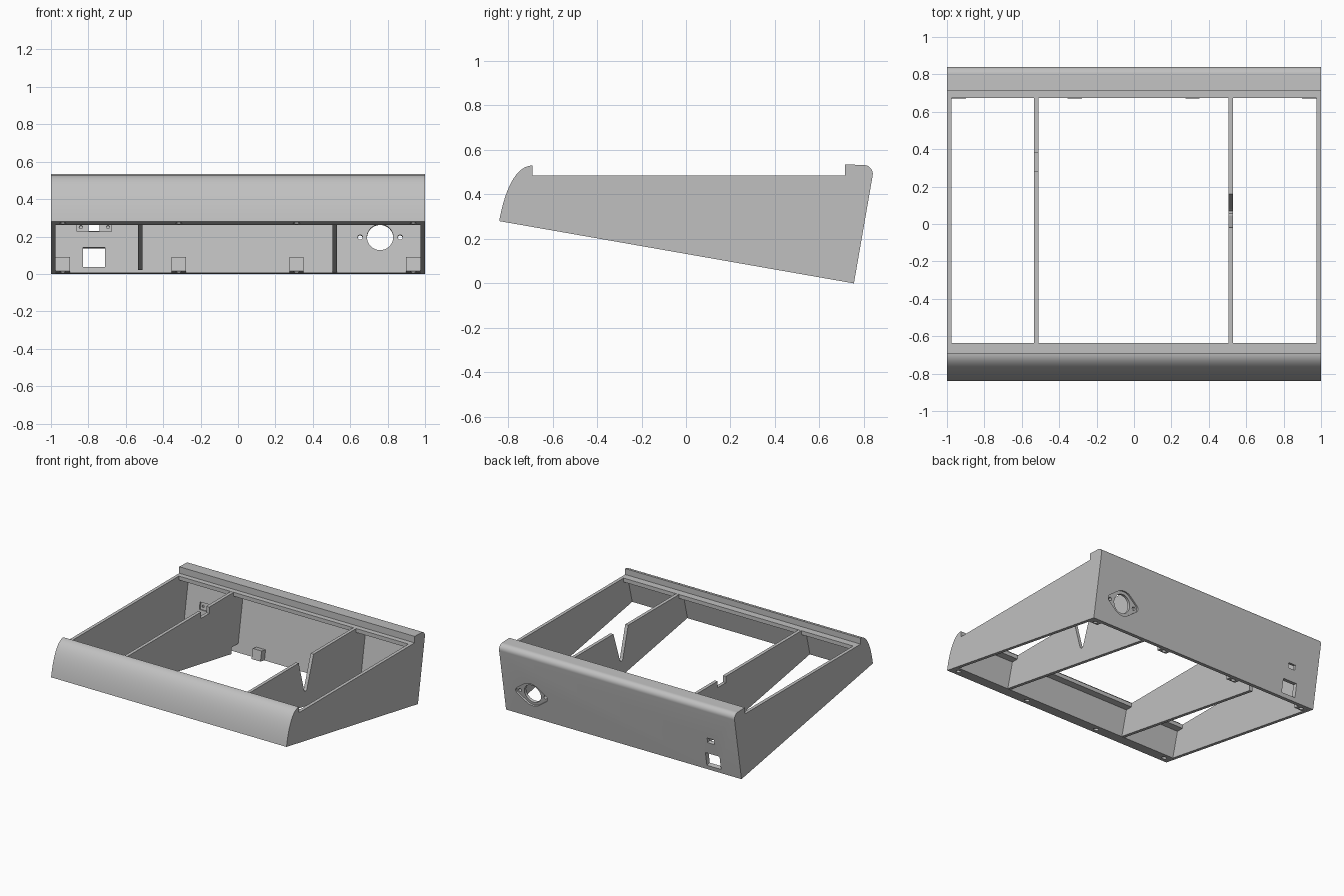
import bpy, bmesh, math
from mathutils import Vector, Matrix
from mathutils.geometry import convex_hull_2d

if "Cube" in bpy.data.objects:
    bpy.data.objects.remove(bpy.data.objects["Cube"])

grey = bpy.data.materials.new("light_grey")
grey.use_nodes = True
COLOUR = (0.53, 0.53, 0.53, 1)
grey.diffuse_color = COLOUR
grey.node_tree.nodes["Principled BSDF"].inputs["Base Color"].default_value = COLOUR

SLOPE = 0.28 / 1.595
# Frame of the back panel: y points out of the panel, z runs up it
PANEL = Matrix.Translation((0, 0.755, 0)) @ Matrix.Rotation(-math.atan(SLOPE), 4, 'X')


def base(y, lift=0.0):
    """Point on the sloping underside."""
    return (y, (0.755 - y) * SLOPE + lift)


def prism(name, outline, lo, hi, axis='X', frame=Matrix()):
    """Extrude an outline along one axis of a frame."""
    def place(a, b, t):
        p = {'X': (t, a, b), 'Y': (a, t, b), 'Z': (a, b, t)}[axis]
        return frame @ Vector(p)
    bm = bmesh.new()
    rings = [[bm.verts.new(place(a, b, t)) for a, b in outline] for t in (lo, hi)]
    bm.faces.new(rings[0])
    bm.faces.new(rings[1])
    n = len(outline)
    for i in range(n):
        j = (i + 1) % n
        bm.faces.new((rings[0][i], rings[0][j], rings[1][j], rings[1][i]))
    bmesh.ops.recalc_face_normals(bm, faces=bm.faces)
    mesh = bpy.data.meshes.new(name)
    bm.to_mesh(mesh)
    bm.free()
    mesh.materials.append(grey)
    obj = bpy.data.objects.new(name, mesh)
    bpy.context.collection.objects.link(obj)
    return obj


def circle(cx, cz, r, n=32):
    return [(cx + r * math.cos(2 * math.pi * i / n), cz + r * math.sin(2 * math.pi * i / n))
            for i in range(n)]


def rect(x0, x1, z0, z1):
    return [(x0, z0), (x1, z0), (x1, z1), (x0, z1)]


def activate(obj):
    bpy.ops.object.select_all(action='DESELECT')
    obj.select_set(True)
    bpy.context.view_layer.objects.active = obj


def cut(obj, outline, lo, hi, axis='Y'):
    """Cut an extruded outline, set in the panel frame, out of a part."""
    tool = prism("cutter", outline, lo, hi, axis, PANEL)
    tool.hide_render = True
    mod = obj.modifiers.new("cut", 'BOOLEAN')
    mod.operation = 'DIFFERENCE'
    mod.solver = 'EXACT'
    mod.object = tool
    activate(obj)
    bpy.ops.object.modifier_apply(modifier=mod.name)
    bpy.data.objects.remove(tool)


# Outer profile: curved front nose and rounded rear lip
p0, p1, p2, p3 = (Vector(p) for p in ((-0.84, 0.28), (-0.815, 0.42), (-0.765, 0.53), (-0.69, 0.53)))
nose = []
for i in range(17):
    t = i / 16
    nose.append(tuple(p0 * (1 - t) ** 3 + p1 * 3 * t * (1 - t) ** 2 + p2 * 3 * t * t * (1 - t) + p3 * t ** 3))
rear = [(0.715, 0.485), (0.715, 0.535)]
rear += [(0.80 + 0.04 * math.sin(a), 0.492 + 0.04 * math.cos(a))
         for a in (math.radians(10 * i) for i in range(11))]
rear.append((0.755, 0))

# Side walls
for name, x0 in (("right_wall", -1), ("left_wall", 0.975)):
    prism(name, nose + [(-0.69, 0.485)] + rear, x0, x0 + 0.025)

# Front bar with inner ledge, and back panel with inner ledge
front = prism("front_bar", nose + [(-0.69, 0.485), (-0.635, 0.485), (-0.635, 0.455),
                                   (-0.69, 0.455), base(-0.74)], -0.975, 0.975)
back = prism("back_panel", rear + [base(0.72), (0.797, 0.455), (0.675, 0.455), (0.675, 0.485)],
             -0.975, 0.975)

# Dividers with cable notches
TOP = 0.484
prism("left_divider", [base(-0.76, 0.002), (-0.70, TOP), (-0.02, TOP), (0.045, 0.25), (0.055, 0.237),
                       (0.07, 0.237), (0.08, 0.25), (0.16, TOP), (0.80, TOP), base(0.73, 0.002)],
      0.505, 0.53)
prism("right_divider", [base(-0.76, 0.002), (-0.70, TOP), (0.28, TOP), (0.28, 0.435), (0.38, 0.435),
                        (0.38, TOP), (0.80, TOP), (0.74, 0.07), (0.65, 0.07), base(0.65, 0.002)],
      -0.535, -0.51)

# Screw blocks along the back, screw holes in blocks and front rim
for i, x in enumerate((-0.937, -0.317, 0.313, 0.937)):
    block = prism(f"screw_block_{i + 1}", rect(x - 0.038, x + 0.038, 0.001, 0.078), -0.085, -0.02, 'Y', PANEL)
    cut(block, circle(x, -0.058, 0.016, 20), -0.02, 0.06, 'Z')
    cut(front, circle(x, -1.568, 0.018, 20), -0.02, 0.07, 'Z')

# Round socket opening with recessed flange and two screw holes
CX, CZ = 0.76, 0.193
cut(back, circle(CX, CZ, 0.07, 48), -0.1, 0.1)
points = circle(CX, CZ, 0.092, 48) + circle(CX - 0.107, CZ, 0.028, 24) + circle(CX + 0.107, CZ, 0.028, 24)
cut(back, [points[i] for i in convex_hull_2d([Vector(p) for p in points])], -0.014, 0.05)
for side in (-1, 1):
    cut(back, circle(CX + side * 0.107, CZ, 0.013, 20), -0.1, 0.1)

# Square port, and switch slot with a recess on the inside
cut(back, rect(-0.83, -0.71, 0.032, 0.138), -0.1, 0.1)
cut(back, rect(-0.8, -0.74, 0.23, 0.268), -0.1, 0.1)
cut(back, rect(-0.86, -0.675, 0.225, 0.28), -0.06, -0.024)
for x in (-0.84, -0.695):
    cut(back, circle(x, 0.25, 0.009, 16), -0.06, -0.012)

for obj in (front, back, *(o for o in bpy.data.objects if o.name.endswith("_wall"))):
    activate(obj)
    bpy.ops.object.shade_smooth_by_angle(angle=math.radians(30))
